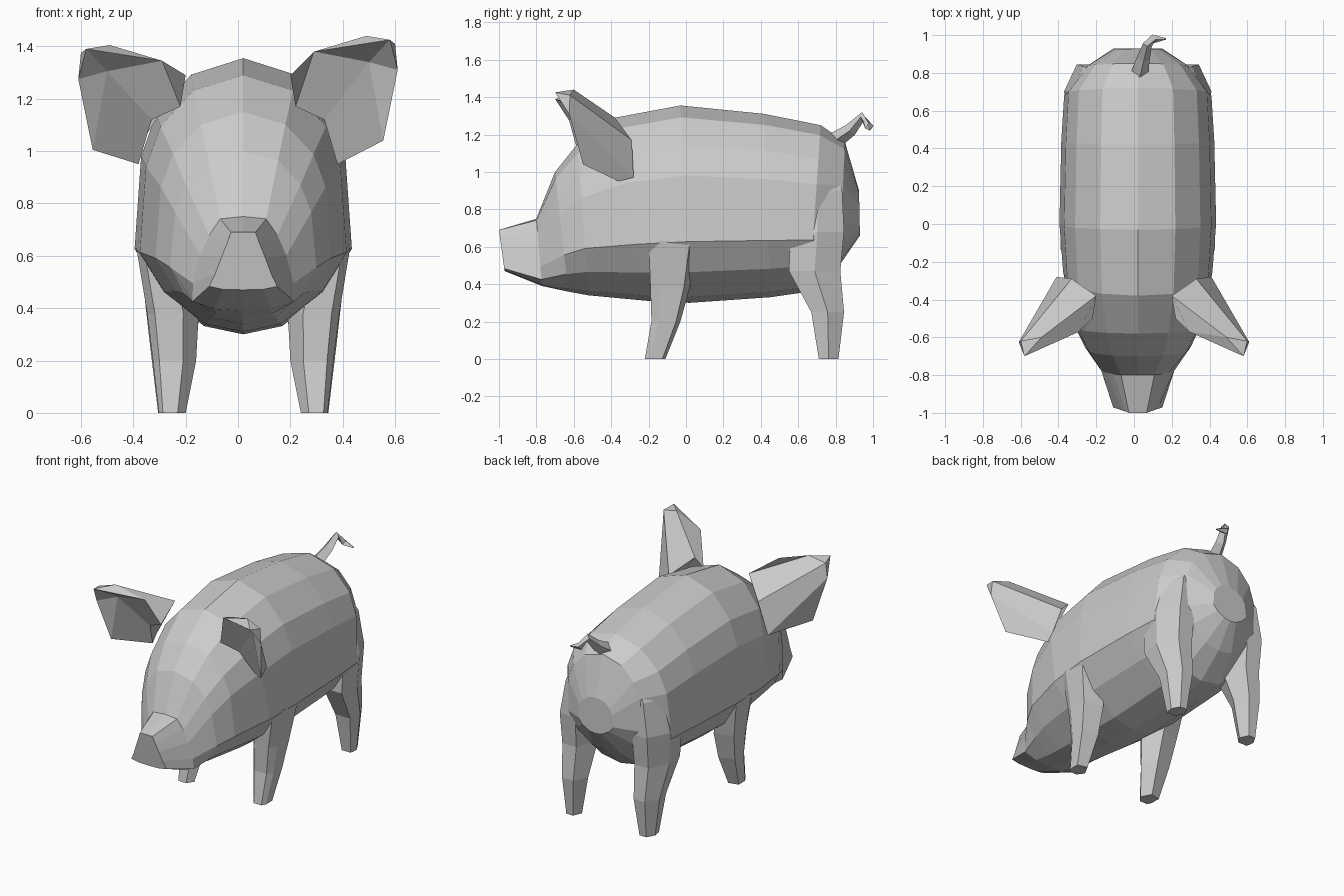
import bpy, bmesh
from mathutils import Vector

if "Cube" in bpy.data.objects:
    bpy.data.objects.remove(bpy.data.objects["Cube"])

CX = 0.02  # body centre line


def make(name, verts, faces):
    bm = bmesh.new()
    vs = [bm.verts.new(v) for v in verts]
    for f in faces:
        bm.faces.new([vs[i] for i in f])
    bmesh.ops.recalc_face_normals(bm, faces=bm.faces)
    me = bpy.data.meshes.new(name)
    bm.to_mesh(me)
    bm.free()
    ob = bpy.data.objects.new(name, me)
    bpy.context.collection.objects.link(ob)
    return ob


def loft(name, rings):
    n = len(rings[0])
    verts = [p for r in rings for p in r]
    faces = [(a * n + i, a * n + (i + 1) % n, (a + 1) * n + (i + 1) % n, (a + 1) * n + i)
             for a in range(len(rings) - 1) for i in range(n)]
    faces += [tuple(range(n)), tuple(range(len(verts) - n, len(verts)))]
    return make(name, verts, faces)


# Body and head: half profiles (width, height) blended from barrel to snout
barrel = [(0, 1), (.48, .94), (.80, .80), (.94, .645), (1, .31), (.76, .155), (.36, .03), (0, 0)]
snout = [(0, 1), (.36, 1), (.48, .80), (.65, .55), (.82, .28), (1, .06), (.6, .01), (0, 0)]
# y top, z top, y bottom, z bottom, half width, snout blend
sections = [
    (-1.00, .69, -.97, .47, .13, 1),
    (-.80, .75, -.77, .39, .215, .6),
    (-.70, 1.00, -.63, .36, .285, .1),
    (-.58, 1.15, -.52, .34, .335, 0),
    (-.38, 1.29, -.20, .31, .395, 0),
    (-.03, 1.355, .02, .30, .415, 0),
    (.42, 1.31, .45, .33, .405, 0),
    (.72, 1.25, .66, .36, .39, 0),
    (.85, 1.16, .82, .50, .28, 0),
    (.925, .90, .93, .66, .13, 0),
]


def body_ring(yt, zt, yb, zb, w, k):
    half = []
    for (ua, ta), (ub, tb) in zip(barrel, snout):
        u, t = ua + (ub - ua) * k, ta + (tb - ta) * k
        half.append((u * w, yb + (yt - yb) * t, zb + (zt - zb) * t))
    right = [(CX + x, y, z) for x, y, z in half]
    left = [(CX - x, y, z) for x, y, z in half[-2:0:-1]]
    return right + left


loft("body", [body_ring(*s) for s in sections])

# Legs: rings of z, y range, x range on six-sided outlines
front_hexa = [(0, .4), (.3, 0), (.85, 0), (1, .25), (1, .85), (.35, 1)]
rear_hexa = [(0, .45), (.3, 0), (.92, 0), (1, .5), (.72, 1), (.25, 1)]
front = [(.63, -.20, .06, .22, .408), (.38, -.19, .02, .17, .367),
         (.20, -.185, -.03, .18, .345), (0, -.22, -.11, .22, .322)]
rear = [(1.10, .60, .77, .10, .22), (.90, .58, .835, .14, .345), (.68, .56, .845, .15, .39),
        (.47, .55, .825, .16, .38), (.25, .67, .845, .18, .355), (0, .71, .815, .22, .325)]
for kind, spec, hexa in (("front", front, front_hexa), ("rear", rear, rear_hexa)):
    for side, s in (("right", 1), ("left", -1)):
        loft(f"{kind}_leg_{side}",
             [[(CX + s * (x0 + (x1 - x0) * u), y0 + (y1 - y0) * v, z) for u, v in hexa]
              for z, y0, y1, x0, x1 in spec])

# Ears: base row, rim row, front tip, hollow centre, front root
base = [(.22, -.50, 1.17), (.20, -.38, 1.29), (.33, -.29, 1.17), (.41, -.28, .97), (.38, -.36, .95)]
rim = [(.29, -.57, 1.38), (.49, -.60, 1.44), (.60, -.62, 1.41), (.61, -.625, 1.31), (.555, -.55, 1.04)]
extra = [(.58, -.70, 1.425), (.50, -.56, 1.34), (.33, -.46, 1.12)]
F, C, P = 10, 11, 12
ear_faces = [(i, i + 1, i + 6, i + 5) for i in range(4)]
ear_faces += [(5, 6, F), (6, 7, F), (7, 8, F), (5, F, C), (F, 8, C), (8, 9, C),
              (5, C, P, 0), (C, 9, 4, P), (0, P, 4, 3, 2, 1)]
for side, s, drop in (("right", 1, 0), ("left", -1, .035)):
    verts = [(s * x, y, z - (drop if z > 1.0 and y < -.52 else 0)) for x, y, z in base + rim + extra]
    make(f"ear_{side}", verts, ear_faces)

# Curly tail: tapered square tube
path = [(.03, .80, 1.17, .045), (.05, .88, 1.225, .035), (.07, .945, 1.295, .025),
        (.10, .98, 1.24, .024), (.17, .98, 1.225, .004)]
pts = [Vector(p[:3]) for p in path]
rings = []
for i, p in enumerate(pts):
    d = (pts[min(i + 1, 4)] - pts[max(i - 1, 0)]).normalized()
    a = d.cross(Vector((-.5, -.3, .8))).normalized() if i > 2 else Vector((1, 0, 0))
    b = d.cross(a).normalized()
    a = b.cross(d)
    r = path[i][3]
    rings.append([p + a * r, p + b * r, p - a * r, p - b * r])
loft("tail", rings)
